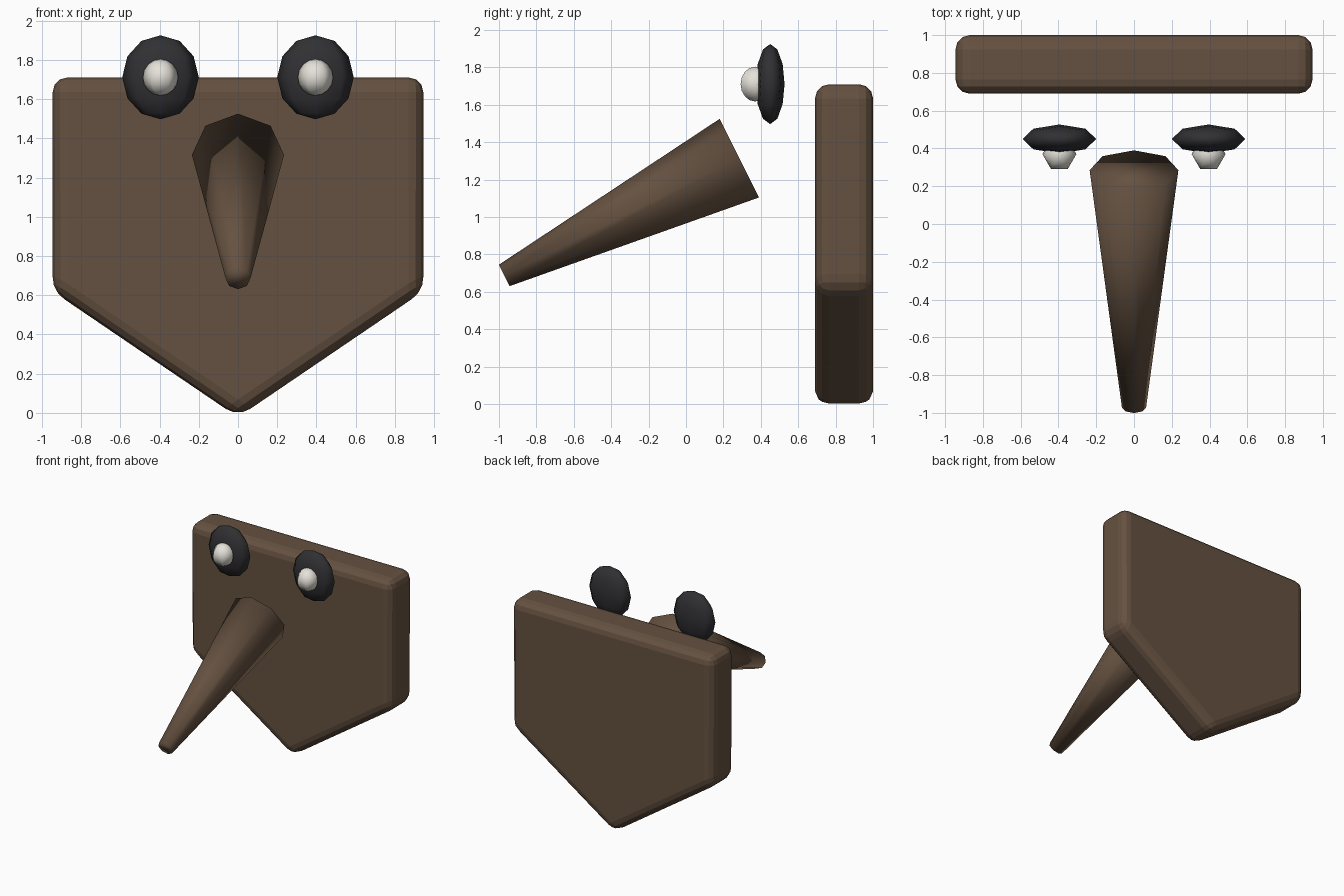
import bpy, bmesh
from math import radians
from mathutils import Matrix, Vector

if "Cube" in bpy.data.objects:
    bpy.data.objects.remove(bpy.data.objects["Cube"])


def material(name, rgb):
    m = bpy.data.materials.new(name)
    m.diffuse_color = (*rgb, 1)
    m.use_nodes = True
    m.node_tree.nodes["Principled BSDF"].inputs["Base Color"].default_value = m.diffuse_color
    return m


brown = material("brown", (0.13, 0.083, 0.052))
black = material("black", (0.03, 0.03, 0.034))
ivory = material("ivory", (0.78, 0.76, 0.69))


def add_object(name, bm, mat, smooth):
    bmesh.ops.recalc_face_normals(bm, faces=bm.faces)
    for f in bm.faces:
        f.smooth = smooth
    me = bpy.data.meshes.new(name)
    bm.to_mesh(me)
    bm.free()
    me.materials.append(mat)
    ob = bpy.data.objects.new(name, me)
    bpy.context.collection.objects.link(ob)
    return ob


def ellipsoid(name, centre, radii, segments, rings, turn, mat):
    bm = bmesh.new()
    bmesh.ops.create_uvsphere(bm, u_segments=segments, v_segments=rings, radius=1,
                              matrix=Matrix.Rotation(radians(turn), 4, 'Z'))
    bmesh.ops.scale(bm, vec=radii, verts=bm.verts)
    bmesh.ops.translate(bm, vec=centre, verts=bm.verts)
    return add_object(name, bm, mat, True)


# Five-sided wall plaque with rounded edges
bm = bmesh.new()
outline = [(-0.945, 1.71), (-0.945, 0.62), (0, -0.022), (0.945, 0.62), (0.945, 1.71)]
face = bm.faces.new([bm.verts.new((x, 0.69, z)) for x, z in outline])
ext = bmesh.ops.extrude_face_region(bm, geom=[face])
bmesh.ops.translate(bm, vec=(0, 0.31, 0),
                    verts=[g for g in ext["geom"] if isinstance(g, bmesh.types.BMVert)])
if not face.is_valid or len(bm.faces) < 7:
    bmesh.ops.holes_fill(bm, edges=bm.edges)
plaque = add_object("plaque", bm, brown, False)
bev = plaque.modifiers.new("rounded_edges", 'BEVEL')
bev.width = 0.075
bev.segments = 3
bev.limit_method = 'NONE'

# Long eight-sided tapered snout sloping down to the front
base, tip = Vector((0, 0.285, 1.315)), Vector((0, -0.972, 0.688))
axis = tip - base
side = Vector((1, 0, 0))
along = axis.normalized()
rot = Matrix((side, along.cross(side), along)).transposed().to_4x4()
bm = bmesh.new()
bmesh.ops.create_cone(bm, cap_ends=True, segments=8, radius1=0.235, radius2=0.064,
                      depth=axis.length,
                      matrix=Matrix.Translation((base + tip) / 2) @ rot)
add_object("snout", bm, brown, True)

# Pair of flattened dark eyes with pale pupils
for label, s in (("left", 1), ("right", -1)):
    ellipsoid(label + "_eye", (s * 0.395, 0.45, 1.711), (0.195, 0.077, 0.214), 8, 6, 0, black)
    ellipsoid(label + "_pupil", (s * 0.395, 0.37, 1.711), (0.09, 0.09, 0.093), 6, 8, 30, ivory)
